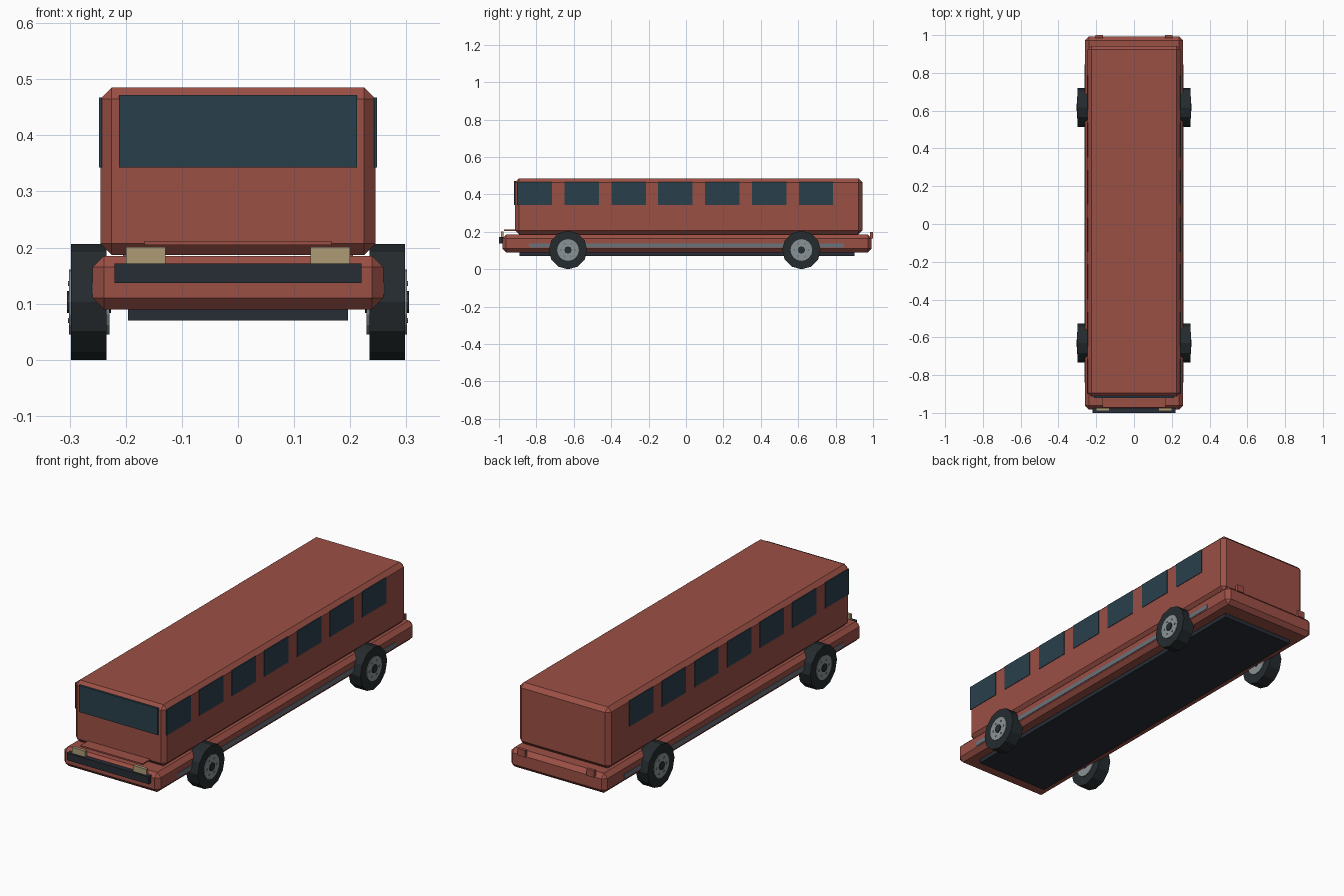
import bpy, bmesh, math
from mathutils import Matrix

if "Cube" in bpy.data.objects:
    bpy.data.objects.remove(bpy.data.objects["Cube"])


def material(name, rgb):
    m = bpy.data.materials.new(name)
    m.diffuse_color = (*rgb, 1)
    m.use_nodes = True
    m.node_tree.nodes["Principled BSDF"].inputs["Base Color"].default_value = m.diffuse_color
    return m


RED = material("red_paint", (0.33, 0.08, 0.06))
GLASS = material("dark_glass", (0.022, 0.05, 0.07))
RUBBER = material("rubber", (0.018, 0.024, 0.028))
DARK = material("dark_metal", (0.02, 0.026, 0.036))
STEEL = material("steel", (0.25, 0.29, 0.30))
TRIM = material("trim_grey", (0.14, 0.17, 0.20))
LAMP = material("lamp", (0.42, 0.33, 0.18))


def finish(name, bm, mat):
    bmesh.ops.recalc_face_normals(bm, faces=bm.faces)
    me = bpy.data.meshes.new(name)
    bm.to_mesh(me)
    bm.free()
    me.materials.append(mat)
    ob = bpy.data.objects.new(name, me)
    bpy.context.collection.objects.link(ob)
    return ob


def box(name, x, y, z, mat, bevel=0):
    """Box from (min, max) ranges, with optional chamfered edges."""
    bm = bmesh.new()
    bmesh.ops.create_cube(bm, size=1)
    for v in bm.verts:
        for i, (a, b) in enumerate((x, y, z)):
            v.co[i] = (a + b) / 2 + v.co[i] * (b - a)
    if bevel:
        bmesh.ops.bevel(bm, geom=bm.edges[:], offset=bevel, segments=1,
                        affect='EDGES', profile=0.5)
    return finish(name, bm, mat)


def cylinder(name, x0, x1, y, z, r, sides, mat):
    """Cylinder along the x axis."""
    bm = bmesh.new()
    bmesh.ops.create_cone(bm, cap_ends=True, segments=sides, radius1=r,
                          radius2=r, depth=abs(x1 - x0))
    bm.transform(Matrix.Translation(((x0 + x1) / 2, y, z))
                 @ Matrix.Rotation(math.pi / 2, 4, 'Y'))
    return finish(name, bm, mat)


# Body shells and underside
box("lower_body", (-0.259, 0.259), (-0.982, 0.992), (0.09, 0.185), RED, 0.02)
box("upper_body", (-0.245, 0.245), (-0.914, 0.943), (0.187, 0.485), RED, 0.02)
box("chassis", (-0.196, 0.196), (-0.89, 0.9), (0.07, 0.12), DARK)

# Front details
box("windshield", (-0.212, 0.212), (-0.92, -0.91), (0.343, 0.472), GLASS)
box("hood_panel", (-0.167, 0.167), (-0.972, -0.905), (0.205, 0.212), RED)
box("front_bumper", (-0.22, 0.22), (-1.0, -0.975), (0.137, 0.172), DARK)

WHEEL_R = 0.103
for side, s in (("left", -1), ("right", 1)):
    def span(a, b):
        return tuple(sorted((s * a, s * b)))

    # Lamps
    box(f"{side}_headlight", span(0.129, 0.2), (-0.99, -0.975), (0.171, 0.201), LAMP)
    box(f"{side}_taillight", span(0.165, 0.205), (0.985, 1.0), (0.165, 0.198), RED)

    # Side windows and trim strip
    for i in range(7):
        y = -0.9 + i * 0.2505
        box(f"{side}_window_{i + 1}", span(0.242, 0.2475), (y, y + 0.184),
            (0.343, 0.467), GLASS)
    box(f"{side}_trim", span(0.255, 0.261), (-0.84, 0.845), (0.116, 0.138), TRIM)

    # Wheels: tyre, hub disc through it, cap and bolts
    for end, wy in (("front", -0.631), ("rear", 0.617)):
        n = f"{side}_{end}"
        cylinder(n + "_tyre", s * 0.234, s * 0.298, wy, WHEEL_R, WHEEL_R, 12, RUBBER)
        cylinder(n + "_hub", s * 0.229, s * 0.301, wy, WHEEL_R, 0.058, 16, STEEL)
        cylinder(n + "_cap", s * 0.226, s * 0.305, wy, WHEEL_R, 0.02, 8, DARK)
        for k in range(6):
            a = k * math.pi / 3
            cylinder(f"{n}_bolt_{k + 1}", s * 0.300, s * 0.303,
                     wy + 0.038 * math.cos(a), WHEEL_R + 0.038 * math.sin(a),
                     0.005, 6, TRIM)
